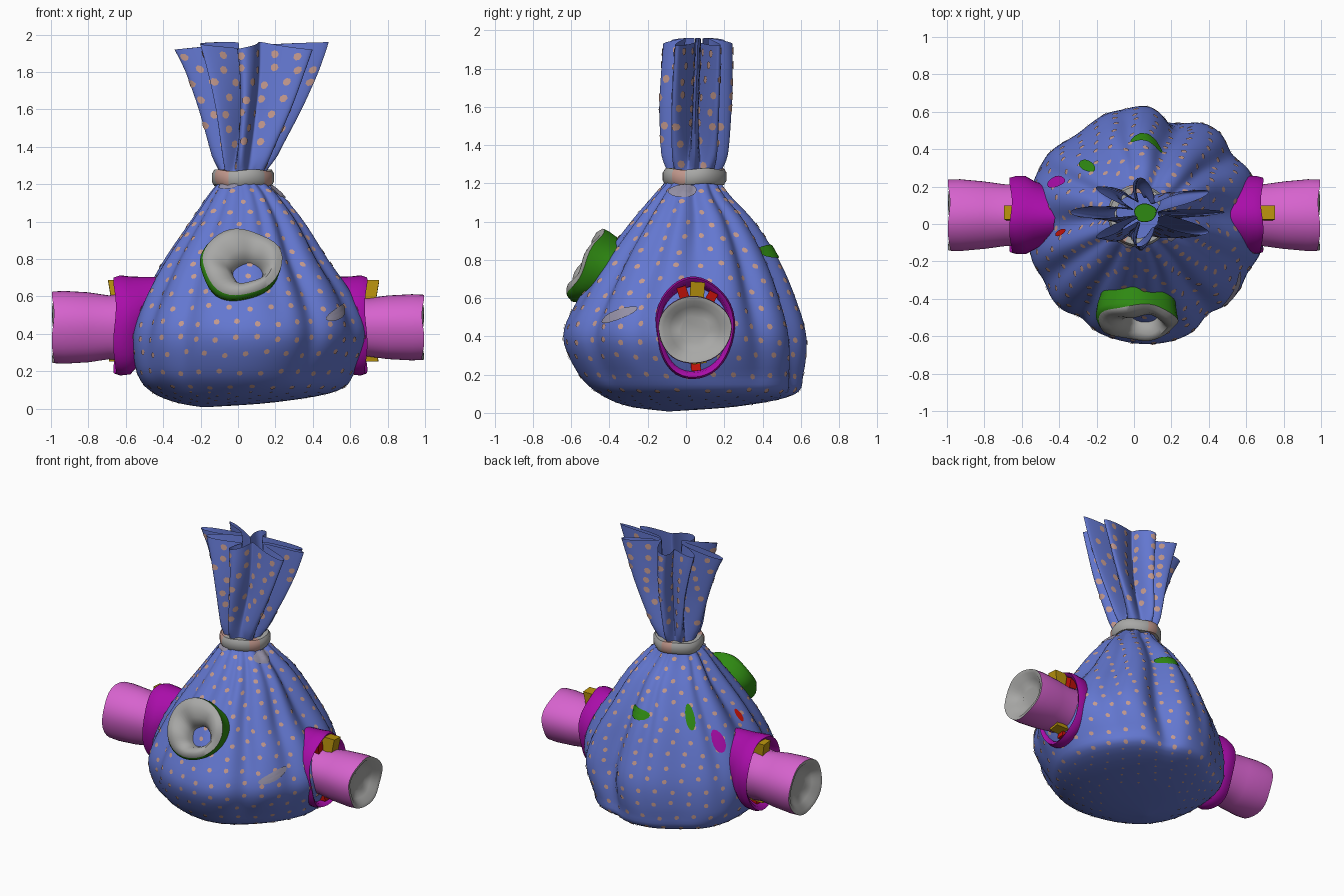
import bpy, bmesh, math
from mathutils import Vector
from math import sin, cos, pi, radians, exp

if "Cube" in bpy.data.objects:
    bpy.data.objects.remove(bpy.data.objects["Cube"])

# Flat colours
def mat(name, r, g, b):
    m = bpy.data.materials.new(name)
    m.diffuse_color = (r, g, b, 1)
    m.use_nodes = True
    m.node_tree.nodes["Principled BSDF"].inputs["Base Color"].default_value = m.diffuse_color
    return m

BLUE = mat("cloth blue", 0.125, 0.185, 0.63)
DOT = mat("dot salmon", 0.55, 0.32, 0.27)
GREY = mat("grey", 0.39, 0.39, 0.38)
WORN = mat("worn lilac grey", 0.30, 0.28, 0.38)
PINK = mat("pink", 0.68, 0.125, 0.62)
MAGENTA = mat("magenta", 0.40, 0.004, 0.40)
GREEN = mat("green", 0.028, 0.25, 0.006)
GOLD = mat("gold", 0.48, 0.29, 0.004)
RED = mat("red", 0.56, 0.006, 0.003)

def finish(name, bm, mats):
    bmesh.ops.recalc_face_normals(bm, faces=bm.faces)
    me = bpy.data.meshes.new(name)
    bm.to_mesh(me)
    bm.free()
    for m in mats:
        me.materials.append(m)
    ob = bpy.data.objects.new(name, me)
    bpy.context.collection.objects.link(ob)
    return ob

# Sack surface: rows of z, x min, x max, y min, y max
ROWS = [(0.008, -0.19, -0.17, -0.10, -0.08), (0.035, -0.34, 0.20, -0.30, 0.28),
        (0.095, -0.48, 0.52, -0.44, 0.57), (0.20, -0.56, 0.61, -0.55, 0.625),
        (0.40, -0.58, 0.69, -0.635, 0.64), (0.60, -0.52, 0.63, -0.56, 0.58),
        (0.80, -0.41, 0.50, -0.44, 0.49), (1.00, -0.27, 0.37, -0.29, 0.36),
        (1.14, -0.17, 0.25, -0.17, 0.23), (1.23, -0.11, 0.16, -0.10, 0.18),
        (1.35, -0.14, 0.21, -0.13, 0.22), (1.60, -0.21, 0.34, -0.14, 0.24),
        (1.80, -0.28, 0.43, -0.13, 0.245), (1.94, -0.34, 0.485, -0.12, 0.245)]
LAST = len(ROWS) - 1
# Folds running down from the neck: angle, depth, width, row where they start
FOLDS = [(4, .20, .20, 4), (38, .10, .13, 2.5), (72, .17, .17, 1), (100, .06, .1, 3), (128, .09, .28, 0),
         (152, .08, .12, 3), (183, .20, .18, 4), (210, .08, .13, 2.5), (236, .07, .12, 2),
         (262, .07, .12, 4), (285, .06, .1, 4), (305, .11, .13, 2.5), (335, .09, .13, 3)]

def row(t):
    i = min(int(t), LAST - 1)
    f = t - i
    p = [ROWS[max(0, min(LAST, i + k))] for k in (-1, 0, 1, 2)]
    return [0.5 * (2*b + (c - a)*f + (2*a - 5*b + 4*c - d)*f*f + (3*b - a - 3*c + d)*f**3)
            for a, b, c, d in zip(*p)]

def sack(th, t):
    t = max(0, min(LAST, t))
    z, x0, x1, y0, y1 = row(t)
    k = 1.0
    top = max(0, min(1, 10 - t))
    for a, d, wd, st in FOLDS:
        delta = (th - radians(a) + pi) % (2*pi) - pi
        k -= top * max(0, min(1, (t - st) / 3)) * d * exp(-(delta / wd)**2)
    low = max(0, 1 - abs(t - 3) / 3)
    k += low * (0.015 * sin(3*th + 1) + 0.02 * sin(5*th + 2))
    g = max(0, min(1, (t - 8.7) / 2.2))
    q = th + 0.12 * sin(3*th)
    k *= 1 - (0.72 + .1 * sin(2*th + 1)) * g * (0.5 - 0.5 * cos(8*q))
    z += 0.02 * cos(5*th) * max(0, t - 12)
    return Vector(((x0 + x1)/2 + (x1 - x0)/2 * k * cos(th),
                   (y0 + y1)/2 + (y1 - y0)/2 * k * sin(th), z))

# Cloth sack with gathered neck and ruffled top
bm = bmesh.new()
N, M = 240, 65
grid = [[bm.verts.new(sack(2*pi*i/N, LAST*j/M)) for i in range(N)] for j in range(M + 1)]
for j in range(M):
    for i in range(N):
        bm.faces.new((grid[j][i], grid[j][(i+1) % N], grid[j+1][(i+1) % N], grid[j+1][i]))
bm.faces.new(grid[0][::-1])
finish("cloth_sack", bm, [BLUE])

def frame(th, t):
    p = sack(th, t)
    a = (sack(th + .01, t) - sack(th - .01, t)) / .02
    b = (sack(th, t + .02) - sack(th, t - .02)) / .04
    return p, a, b

# Thin patch laid on the sack surface
def patch(bm, th, t, w, h, tilt=0, rings=1, n=7, lift=.004):
    p, a, b = frame(th, t)
    la, lb = max(a.length, .02), max(b.length, .02)
    prev = None
    mid = bm.verts.new(p + a.cross(b).normalized() * lift)
    for r in range(1, rings + 1):
        ring = []
        for i in range(n):
            u, v = w * cos(2*pi*i/n) * r/rings, h * sin(2*pi*i/n) * r/rings
            u, v = u*cos(tilt) - v*sin(tilt), u*sin(tilt) + v*cos(tilt)
            q, qa, qb = frame(th + u/la, t + v/lb)
            ring.append(bm.verts.new(q + qa.cross(qb).normalized() * lift))
        for i in range(n):
            k = (i + 1) % n
            if prev:
                bm.faces.new((prev[i], ring[i], ring[k], prev[k]))
            else:
                bm.faces.new((mid, ring[i], ring[k]))
        prev = ring

# Polka dots in staggered rows, spaced by arc length and kept off sharp pleat tips
bm = bmesh.new()
t, odd = 1.0, 0
while t < LAST - .15:
    size = .009 if t < 2.2 else .016 if t < 9 else .022
    gap = .11 if t < 9 else .125
    run = odd * gap / 2
    for i in range(500):
        th = 2*pi*i/500
        step = frame(th, t)[1].length
        run += step * 2*pi/500
        if run > gap and step > (.25 if t > 9.5 else .05):
            patch(bm, th, t + .05*sin(9*th + 4*t), size, size)
            run = 0
    t += .085 / max(frame(.9, t)[2].length, .08)
    odd = 1 - odd
finish("polka_dots", bm, [DOT])

# Worn patches, and coloured scraps showing on the cloth
for name, m, deg, t, w, h, tilt in [
        ("worn_patch_side", WORN, 323, 4.55, .11, .03, .35),
        ("worn_patch_neck_right", WORN, 345, 8.2, .08, .05, 0),
        ("worn_patch_neck_left", WORN, 235, 8.6, .06, .03, 0),
        ("green_scrap_back", GREEN, 86, 6.2, .10, .04, 0),
        ("green_scrap_left", GREEN, 137, 6.2, .03, .09, 0),
        ("magenta_scrap", MAGENTA, 156, 5.4, .045, .08, 0),
        ("red_scrap", RED, 189, 5.8, .02, .05, 0)]:
    bm = bmesh.new()
    patch(bm, radians(deg), t, w, h, tilt, 4, 16, .008)
    finish(name, bm, [m])

# Loft of ellipses along an axis: stations are (distance, a, b, u shift, v shift, material index)
def loft(name, centre, n, u, v, stations, mats, wob=.02, closed=False, cap=False, seg=40):
    bm = bmesh.new()
    c, n, u, v = map(Vector, (centre, n, u, v))
    rings = []
    for d, a, b, ou, ov, _ in stations:
        ring = []
        for i in range(seg):
            q = 2*pi*i/seg
            k = 1 + wob * (sin(3*q + 1) + .6*sin(5*q))
            ring.append(bm.verts.new(c + n*(d + wob*.4*sin(4*q)) + u*(ou + a*k*cos(q)) + v*(ov + b*k*sin(q))))
        rings.append(ring)
    for j in range(len(rings) if closed else len(rings) - 1):
        r, s = rings[j], rings[(j + 1) % len(rings)]
        for i in range(seg):
            k = (i + 1) % seg
            bm.faces.new((r[i], r[k], s[k], s[i])).material_index = stations[j][5]
    if cap:
        bm.faces.new(rings[-1]).material_index = stations[-1][5]
    return finish(name, bm, mats)

# Neck tie, and a green scrap inside the neck
tie = loft("neck_tie", (.025, .045, 1.235), (0, 0, 1), (1, 0, 0), (0, 1, 0),
           [(-.04, .155, .155, 0, 0, 0), (-.02, .167, .167, 0, 0, 0), (.02, .167, .167, 0, 0, 0),
            (.04, .155, .155, 0, 0, 0), (.04, .12, .12, 0, 0, 0), (-.04, .12, .12, 0, 0, 0)],
           [GREY, DOT], .012, True)
for f in tie.data.polygons:
    ang = math.degrees(math.atan2(f.center.y - .045, f.center.x - .025)) % 360
    if 205 < ang < 245 or 315 < ang < 345 or 80 < ang < 110:
        f.material_index = 1
loft("neck_scrap", (.06, .06, 1.3), (0, 0, 1), (1, 0, 0), (0, 1, 0),
     [(0, .06, .05, 0, 0, 0), (.005, .058, .048, 0, 0, 0)], [GREEN], .03, cap=True)

# Side sleeves with magenta collars and petal scraps
for s, side in ((1, "right"), (-1, "left")):
    k = 1 if s > 0 else 1.1
    axes = ((s, 0, 0), (0, 1, 0), (0, 0, 1))
    loft("sleeve_" + side, (0, .045, .435), *axes,
         [(.50, .15, .15, 0, 0, 0), (.62, .165, .165*k, 0, 0, 0), (.69, .165, .155*k, 0, 0, 0),
          (.80, .18, .17*k, 0, 0, 0), (.93, .192, .177*k, 0, 0, 0), (.99, .19, .174*k, 0, 0, 1),
          (.985, .165, .15*k, 0, 0, 1), (.95, .13, .12*k, 0, 0, 1), (.93, .08, .07*k, 0, 0, 1)],
         [PINK, GREY], .015, cap=True)
    inner, e = (.42, -.02) if s < 0 else (.40, .005)
    loft("collar_" + side, (0, .045, .445), *axes,
         [(inner, .14, .19, 0, .07, 0), (.53, .18, .235, 0, .025, 0), (.60 + e, .208, .262, 0, 0, 0),
          (.65 + e, .208, .268, 0, 0, 0), (.68 + e, .20, .258, 0, 0, 0), (.665 + e, .18, .235, 0, 0, 0),
          (.58, .165, .215, 0, 0, 0), (inner + .02, .12, .17, 0, .07, 0)],
         [MAGENTA], .018, True)
    petals = [(86, .695, .185, GOLD), (62, .635, .155, RED), (108, .635, .17, RED),
              (278, .69, .125, GOLD), (272, .635, .16, RED)]
    for i, (deg, x, r, m) in enumerate(petals):
        bm = bmesh.new()
        bmesh.ops.create_cube(bm, size=1)
        q = radians(deg)
        half = .05 if m == GOLD else .035
        if s < 0:
            x -= .06
        for vert in bm.verts:
            c = vert.co.copy()
            rad, tan = r + c.z*.12, c.y*(.075 if m == GOLD else .05)
            vert.co = (s*(x + c.x*2*half + c.z*.02), .045 + rad*cos(q) - tan*sin(q),
                       .44 + rad*sin(q) + tan*cos(q))
        finish(f"petal_{side}_{i}", bm, [m])

# Front pocket ring: green outside, grey rolled rim, open hole onto the cloth
loft("front_ring", (.02, -.525, .785), (0, -.88, .475), (1, 0, 0), (0, .475, .88),
     [(-.16, .19, .17, 0, .03, 0), (-.08, .21, .195, -.01, 0, 0), (-.03, .217, .207, -.01, -.005, 0),
      (.0, .212, .20, 0, 0, 1), (.015, .185, .175, 0, 0, 1), (.018, .155, .145, .01, -.01, 1),
      (.0, .115, .10, .025, -.025, 1), (-.04, .085, .072, .03, -.04, 1), (-.10, .075, .062, .03, -.04, 1)],
     [GREEN, GREY], .025)

# Smooth shading with sharp rims
bpy.ops.object.select_all(action='SELECT')
bpy.context.view_layer.objects.active = bpy.data.objects["cloth_sack"]
bpy.ops.object.shade_smooth_by_angle(angle=radians(50))
